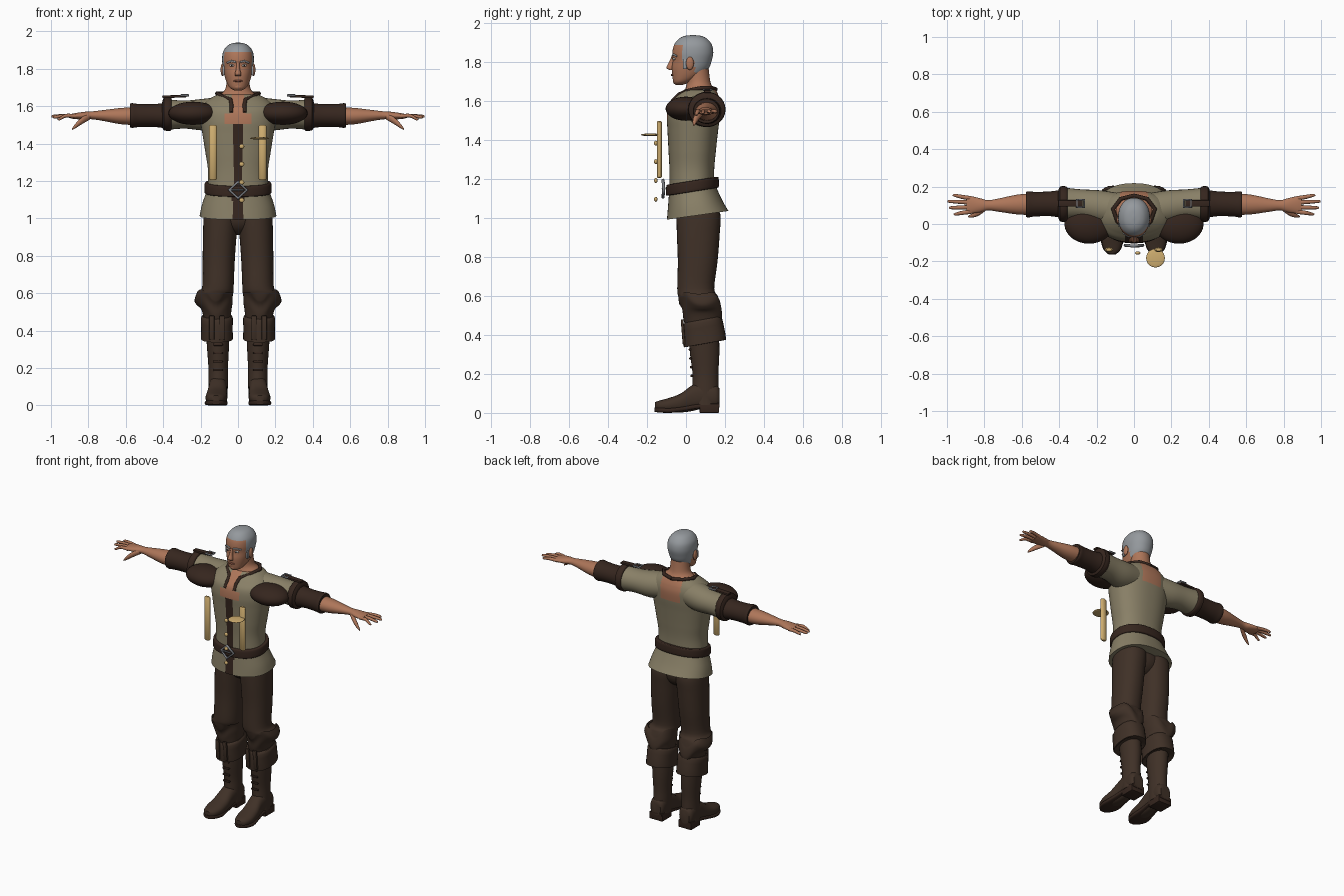
import bpy, bmesh, math
from mathutils import Vector, Matrix


def material(name, rgb):
    m = bpy.data.materials.new(name)
    m.diffuse_color = (*rgb, 1)
    return m


SKIN = material("skin", (0.42, 0.18, 0.10))
CLOTH = material("olive_cloth", (0.25, 0.215, 0.135))
BROWN = material("brown_leather", (0.050, 0.030, 0.020))
DARK = material("dark_leather", (0.036, 0.019, 0.013))
HAIR = material("grey_hair", (0.30, 0.32, 0.34))
GOLD = material("gold", (0.62, 0.42, 0.16))
STEEL = material("steel", (0.22, 0.23, 0.25))
WHITE = material("eye_white", (0.55, 0.53, 0.50))
LIP = material("lips", (0.26, 0.09, 0.055))
AXES = {"z": (0, 1, 2), "x": (1, 2, 0), "y": (0, 2, 1)}  # across, across, along


def finish(name, bm, mats, rule=None, angle=40):
    bmesh.ops.recalc_face_normals(bm, faces=bm.faces)
    if rule:
        for f in bm.faces:
            f.material_index = rule(f.calc_center_median())
    me = bpy.data.meshes.new(name)
    bm.to_mesh(me)
    bm.free()
    for m in mats:
        me.materials.append(m)
    ob = bpy.data.objects.new(name, me)
    bpy.context.collection.objects.link(ob)
    bpy.context.view_layer.objects.active = ob
    ob.select_set(True)
    bpy.ops.object.shade_smooth_by_angle(angle=math.radians(angle))
    ob.select_set(False)
    return ob


def spline(rings, steps):
    """Catmull-Rom through the given cross-sections."""
    out = []
    for i in range(len(rings) - 1):
        a, b, c, d = (rings[max(0, min(len(rings) - 1, k))] for k in (i - 1, i, i + 1, i + 2))
        for j in range(steps):
            t = j / steps
            out.append([0.5 * (2 * q + (r - p) * t + (2 * p - 5 * q + 4 * r - s) * t * t
                        + (3 * q - p - 3 * r + s) * t ** 3) for p, q, r, s in zip(a, b, c, d)])
    return out + [list(rings[-1])]


def loft(name, rings, mats, axis="z", n=28, power=2, steps=4, side=1, warp=None, rule=None):
    """Rings are (along, centre a, centre b, radius a, radius b)."""
    bm, ia, rows = bmesh.new(), AXES[axis], []
    for t, ca, cb, ra, rb in spline(rings, steps):
        row = []
        for k in range(n):
            c, s = math.cos(math.tau * k / n), math.sin(math.tau * k / n)
            co = Vector((0, 0, 0))
            co[ia[0]] = ca + ra * math.copysign(abs(c) ** (2 / power), c)
            co[ia[1]] = cb + rb * math.copysign(abs(s) ** (2 / power), s)
            co[ia[2]] = t
            if warp:
                co = warp(co)
            co.x *= side
            row.append(bm.verts.new(co))
        rows.append(row)
    for r, q in zip(rows, rows[1:]):
        for k in range(n):
            bm.faces.new((r[k], r[(k + 1) % n], q[(k + 1) % n], q[k]))
    bm.faces.new(rows[0])
    bm.faces.new(rows[-1])
    return finish(name, bm, mats if isinstance(mats, list) else [mats], rule)


def ball(name, loc, size, mat, seg=20):
    bm = bmesh.new()
    bmesh.ops.create_uvsphere(bm, u_segments=seg, v_segments=seg // 2, radius=1,
                              matrix=Matrix.LocRotScale(Vector(loc), None, Vector(size)))
    return finish(name, bm, [mat])


def box(name, loc, size, mat, rot=(0, 0, 0), bevel=0.004):
    bm = bmesh.new()
    bmesh.ops.create_cube(bm, size=1, matrix=Matrix.Diagonal((*size, 1)))
    bmesh.ops.bevel(bm, geom=bm.edges[:], offset=bevel, segments=2, affect="EDGES", profile=0.5)
    ob = finish(name, bm, [mat])
    ob.location, ob.rotation_euler = loc, rot
    return ob


def tube(name, pts, r, mat, cyclic=False):
    cu = bpy.data.curves.new(name, "CURVE")
    cu.dimensions, cu.bevel_depth, cu.bevel_resolution, cu.use_fill_caps = "3D", r, 2, True
    sp = cu.splines.new("POLY")
    sp.points.add(len(pts) - 1)
    for p, co in zip(sp.points, pts):
        p.co = (*co, 1)
    sp.use_cyclic_u = cyclic
    cu.materials.append(mat)
    ob = bpy.data.objects.new(name, cu)
    bpy.context.collection.objects.link(ob)


# Head, with hair coloured by hairline
def hairline(c):
    return int(c.z > 1.892 or (c.z > 1.80 and c.y > -0.015) or (c.z > 1.745 and c.y > 0.045))


loft("head", [(1.685, 0, -0.035, 0.022, 0.02), (1.70, 0, -0.02, 0.045, 0.045),
              (1.73, 0, 0.005, 0.062, 0.075), (1.77, 0, 0.022, 0.074, 0.095),
              (1.81, 0, 0.032, 0.081, 0.10), (1.85, 0, 0.035, 0.085, 0.105),
              (1.89, 0, 0.036, 0.08, 0.097), (1.92, 0, 0.036, 0.06, 0.074),
              (1.935, 0, 0.036, 0.035, 0.045), (1.94, 0, 0.036, 0.006, 0.008)],
     [SKIN, HAIR], n=48, steps=6, power=2.15, rule=hairline)
loft("neck", [(1.59, 0, 0.075, 0.13, 0.085), (1.65, 0, 0.072, 0.105, 0.078),
              (1.685, 0, 0.066, 0.072, 0.064), (1.72, 0, 0.062, 0.062, 0.06),
              (1.78, 0, 0.055, 0.06, 0.06)], SKIN)
loft("nose", [(1.762, 0, -0.078, 0.016, 0.010), (1.773, 0, -0.082, 0.017, 0.019),
              (1.80, 0, -0.072, 0.010, 0.016), (1.835, 0, -0.064, 0.008, 0.008)], SKIN, n=16)
ball("mouth", (0, -0.070, 1.735), (0.024, 0.008, 0.006), LIP)
ball("chin", (0, -0.052, 1.705), (0.024, 0.016, 0.018), SKIN)
for s in (1, -1):
    ball("eye", (s * 0.033, -0.060, 1.818), (0.014, 0.009, 0.007), WHITE)
    ball("iris", (s * 0.033, -0.066, 1.818), (0.005, 0.005, 0.005), DARK, 12)
    tube("eyebrow", [(s * 0.012, -0.069, 1.836), (s * 0.035, -0.064, 1.841), (s * 0.058, -0.047, 1.832)],
         0.005, HAIR)
    ball("ear", (s * 0.083, 0.02, 1.795), (0.010, 0.020, 0.034), SKIN)
    box("sideburn", (s * 0.077, -0.006, 1.79), (0.012, 0.02, 0.05), HAIR)


# Vest body: neck opening, placket and back opening coloured by position
def vest_rule(c):
    x = abs(c.x)
    if c.y < 0.04:
        if (1.505 < c.z < 1.565 and x < 0.075) or (c.z >= 1.565 and x < 0.035):
            return 1
        return 2 if c.z < 1.505 and x < 0.027 else 0
    return int(c.z > 1.52 and x < 0.075)


loft("vest", [(1.13, 0, 0.03, 0.165, 0.115), (1.25, 0, 0.03, 0.16, 0.115),
              (1.35, 0, 0.032, 0.174, 0.122), (1.45, 0, 0.035, 0.19, 0.13),
              (1.52, 0, 0.038, 0.20, 0.136), (1.58, 0, 0.045, 0.20, 0.132),
              (1.62, 0, 0.058, 0.175, 0.112), (1.65, 0, 0.068, 0.135, 0.09),
              (1.662, 0, 0.072, 0.105, 0.078)],
     [CLOTH, SKIN, DARK], n=120, steps=9, power=2.3, rule=vest_rule)
loft("vest_skirt", [(1.012, 0, 0.06, 0.205, 0.158), (1.07, 0, 0.047, 0.193, 0.14),
                    (1.15, 0, 0.033, 0.168, 0.12), (1.19, 0, 0.03, 0.165, 0.115)],
     [CLOTH, DARK], n=120, power=2.3, rule=lambda c: int(c.y < 0 and abs(c.x) < 0.03),
     warp=lambda v: Vector((v.x, v.y, v.z + 0.14 * (v.y - 0.04))))
loft("belt", [(1.135, 0, 0.033, 0.172, 0.128), (1.142, 0, 0.033, 0.180, 0.136),
              (1.185, 0, 0.033, 0.178, 0.134), (1.192, 0, 0.033, 0.170, 0.126)],
     DARK, n=64, power=2.3, warp=lambda v: Vector((v.x, v.y, v.z + 0.16 * (v.y - 0.03))))
tube("belt_buckle", [(0, -0.118, 1.195), (0.047, -0.114, 1.152), (0, -0.118, 1.108), (-0.047, -0.114, 1.152)],
     0.008, STEEL, True)
tube("buckle_pin", [(-0.05, -0.115, 1.152), (0.03, -0.12, 1.152)], 0.005, STEEL)
for z in (1.385, 1.29, 1.193, 1.097):
    ball("button", (0.02, -0.155, z), (0.014, 0.009, 0.013), GOLD, 16)
for x in (-0.134, 0.131):
    loft("gold_rod", [(1.205, x, -0.137, 0.014, 0.008), (1.212, x, -0.137, 0.021, 0.013),
                      (1.493, x, -0.137, 0.021, 0.013), (1.50, x, -0.137, 0.014, 0.008)], GOLD, n=20, steps=1)
ball("gold_disc", (0.115, -0.182, 1.428), (0.05, 0.05, 0.007), GOLD, 32)

# Arms, shoulders and legs, mirrored
for s in (1, -1):
    tube("collar", [(0, 0.152, 1.662), (s * 0.07, 0.135, 1.668), (s * 0.112, 0.08, 1.668), (s * 0.09, 0.015, 1.655),
                    (s * 0.04, -0.035, 1.635), (s * 0.034, -0.066, 1.605), (s * 0.036, -0.09, 1.565)],
         0.011, DARK)
    loft("sleeve", [(0.08, 0.075, 1.565, 0.09, 0.085), (0.18, 0.09, 1.555, 0.09, 0.085),
                    (0.28, 0.105, 1.555, 0.080, 0.075), (0.36, 0.108, 1.555, 0.085, 0.08),
                    (0.39, 0.108, 1.555, 0.088, 0.085)], CLOTH, axis="x", side=s)
    ball("shoulder_pad", (s * 0.24, 0.0, 1.562), (0.132, 0.105, 0.062), DARK, 32)
    loft("sleeve_cuff", [(0.355, 0.107, 1.558, 0.084, 0.082), (0.362, 0.107, 1.558, 0.094, 0.09),
                         (0.395, 0.107, 1.558, 0.094, 0.088), (0.405, 0.107, 1.555, 0.07, 0.066)],
         DARK, axis="x", side=s, steps=2)
    loft("bracer", [(0.39, 0.108, 1.55, 0.075, 0.068), (0.45, 0.108, 1.55, 0.066, 0.061),
                    (0.53, 0.106, 1.55, 0.066, 0.062), (0.565, 0.105, 1.55, 0.07, 0.066),
                    (0.578, 0.105, 1.55, 0.066, 0.062)], DARK, axis="x", side=s)
    box("shoulder_strap", (s * 0.34, 0.11, 1.652), (0.13, 0.034, 0.014), DARK, (0, s * 0.03, 0))
    tube("strap_buckle", [(s * x, y, 1.658) for x, y in ((0.265, 0.09), (0.305, 0.09), (0.305, 0.13), (0.265, 0.13))],
         0.006, STEEL, True)
    # Forearm and hand
    loft("forearm", [(0.55, 0.106, 1.547, 0.058, 0.048), (0.63, 0.104, 1.547, 0.052, 0.043),
                     (0.72, 0.101, 1.55, 0.036, 0.029), (0.78, 0.10, 1.551, 0.027, 0.021),
                     (0.82, 0.10, 1.549, 0.037, 0.021), (0.87, 0.102, 1.547, 0.046, 0.016),
                     (0.895, 0.102, 1.546, 0.043, 0.012)], SKIN, axis="x", side=s)
    for y0, y1, tip, z in ((0.066, 0.053, 0.965, 1.532), (0.09, 0.087, 0.99, 1.542),
                           (0.114, 0.121, 0.998, 1.546), (0.137, 0.153, 0.97, 1.546)):
        loft("finger", [(0.87, y0, 1.546, 0.012, 0.011), (0.92, (y0 + y1) / 2, 1.549, 0.011, 0.010),
                        (tip - 0.012, y1, z, 0.008, 0.008), (tip, y1, z - 0.002, 0.002, 0.002)],
             SKIN, axis="x", n=12, side=s)
    loft("thumb", [(0.79, 0.085, 1.545, 0.012, 0.016), (0.83, 0.06, 1.525, 0.015, 0.019),
                   (0.865, 0.045, 1.498, 0.011, 0.014), (0.888, 0.04, 1.476, 0.003, 0.004)],
         SKIN, axis="x", n=14, side=s)
    # Trouser leg with gathered folds above the boot
    loft("trouser_leg", [(0.43, 0.11, 0.085, 0.07, 0.08), (0.48, 0.115, 0.085, 0.08, 0.09),
                         (0.515, 0.124, 0.086, 0.094, 0.10), (0.56, 0.13, 0.08, 0.102, 0.10),
                         (0.60, 0.117, 0.062, 0.093, 0.102), (0.64, 0.107, 0.05, 0.084, 0.095),
                         (0.78, 0.103, 0.06, 0.086, 0.102), (0.92, 0.097, 0.063, 0.09, 0.11),
                         (1.02, 0.09, 0.064, 0.092, 0.112), (1.10, 0.085, 0.05, 0.08, 0.09)],
         BROWN, n=36, side=s, power=2.2,
         warp=lambda v: v + Vector((0, 0, 0.03 * math.sin(v.x * 40) if v.z < 0.6 else 0)))
    # Boot shaft, folded cuff, foot, sole and heel
    loft("boot_cuff", [(0.36, 0.113, 0.095, 0.07, 0.085), (0.355, 0.113, 0.097, 0.085, 0.108),
                       (0.41, 0.113, 0.092, 0.084, 0.106), (0.465, 0.113, 0.086, 0.086, 0.10),
                       (0.48, 0.113, 0.086, 0.078, 0.092)], BROWN, side=s, power=2.3, steps=2,
         warp=lambda v: Vector((v.x, v.y, v.z + 0.18 * (v.y - 0.09))))
    loft("boot_shaft", [(0.04, 0.108, 0.10, 0.052, 0.07), (0.13, 0.106, 0.10, 0.052, 0.068),
                        (0.20, 0.106, 0.10, 0.052, 0.066), (0.30, 0.107, 0.096, 0.058, 0.075),
                        (0.40, 0.11, 0.092, 0.062, 0.078)], BROWN, side=s)
    loft("boot_foot", [(-0.16, 0.117, 0.036, 0.018, 0.018), (-0.14, 0.117, 0.036, 0.042, 0.026),
                       (-0.09, 0.116, 0.040, 0.057, 0.036), (-0.03, 0.113, 0.05, 0.056, 0.048),
                       (0.03, 0.109, 0.075, 0.050, 0.066), (0.08, 0.108, 0.09, 0.05, 0.07),
                       (0.15, 0.108, 0.085, 0.05, 0.062), (0.172, 0.108, 0.08, 0.036, 0.045)],
         BROWN, axis="y", side=s, power=2.4)
    loft("boot_sole", [(-0.162, 0.117, 0.016, 0.02, 0.011), (-0.135, 0.117, 0.015, 0.047, 0.013),
                       (-0.08, 0.117, 0.013, 0.061, 0.013), (-0.01, 0.114, 0.022, 0.053, 0.013),
                       (0.07, 0.109, 0.035, 0.047, 0.013), (0.172, 0.108, 0.04, 0.045, 0.013)],
         DARK, axis="y", side=s, power=4)
    box("boot_heel", (s * 0.108, 0.12, 0.024), (0.098, 0.1, 0.048), DARK)
    for x in (0.085, 0.14):
        box("cuff_strap", (s * x, -0.015, 0.415), (0.028, 0.014, 0.13), BROWN, (0.08, 0, 0))
    for z in (0.19, 0.235, 0.28, 0.325):
        box("boot_lace", (s * 0.106, 0.029 - 0.06 * (z - 0.19), z), (0.05, 0.014, 0.012), DARK)
# Seat joining both trouser legs
ball("trouser_seat", (0, 0.062, 1.01), (0.15, 0.10, 0.10), BROWN, 28)
